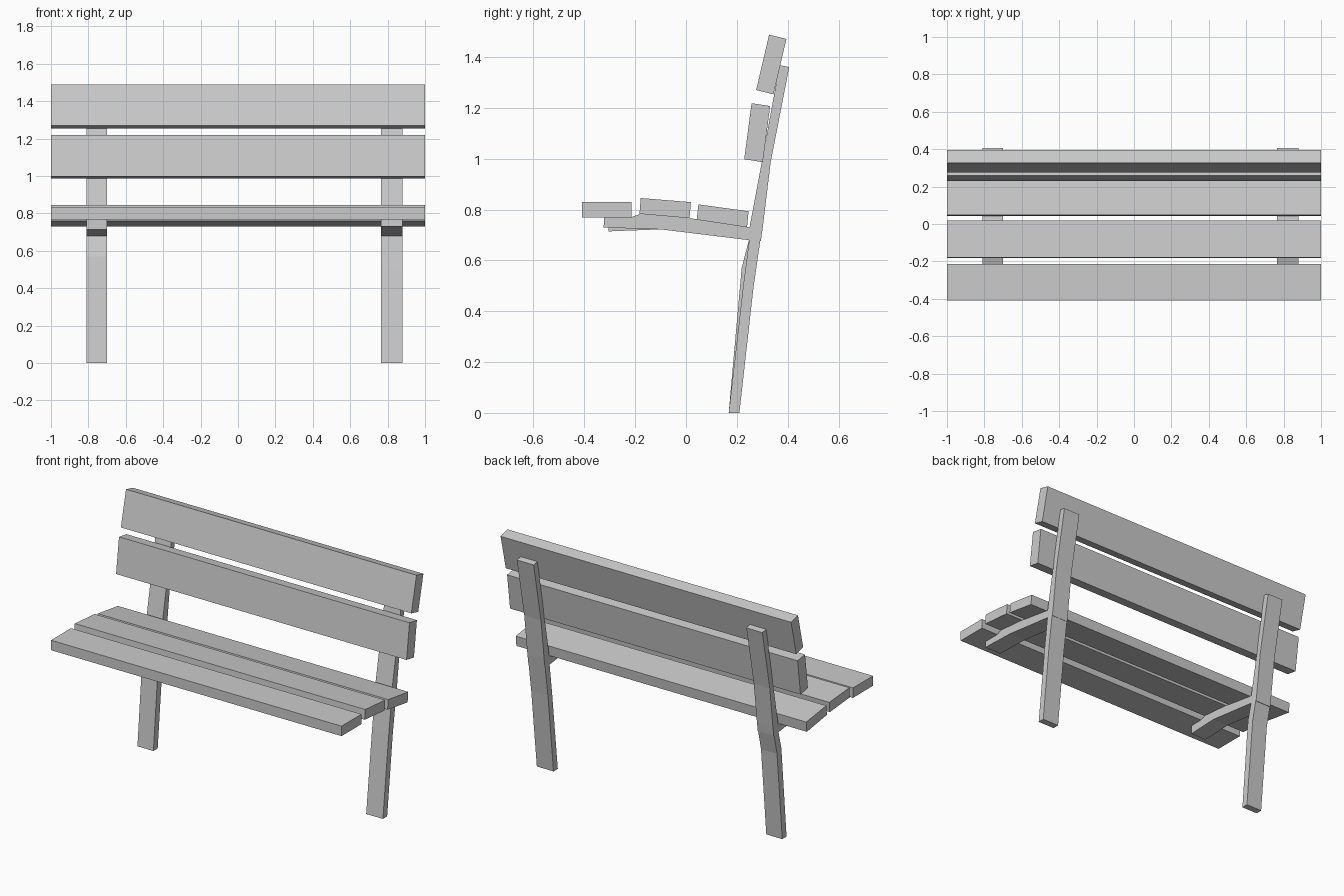
import bpy, bmesh

if "Cube" in bpy.data.objects:
    bpy.data.objects.remove(bpy.data.objects["Cube"])


def extrude_profile(name, pts, x0, x1):
    """Closed (y, z) outline extruded along x."""
    bm = bmesh.new()
    face = bm.faces.new([bm.verts.new((x0, y, z)) for y, z in pts])
    out = bmesh.ops.extrude_face_region(bm, geom=[face])
    moved = [g for g in out["geom"] if isinstance(g, bmesh.types.BMVert)]
    bmesh.ops.translate(bm, vec=(x1 - x0, 0, 0), verts=moved)
    bmesh.ops.recalc_face_normals(bm, faces=bm.faces)
    mesh = bpy.data.meshes.new(name)
    bm.to_mesh(mesh)
    bm.free()
    obj = bpy.data.objects.new(name, mesh)
    bpy.context.collection.objects.link(obj)
    return obj


# Seat and backrest planks, full width
planks = {
    "seat_plank_front": [(-.41, .83), (-.214, .83), (-.214, .768), (-.41, .768)],
    "seat_plank_middle": [(-.178, .845), (.019, .829), (.014, .766), (-.183, .783)],
    "seat_plank_rear": [(.049, .82), (.246, .793), (.24, .73), (.042, .76)],
    "back_plank_lower": [(.258, 1.218), (.331, 1.207), (.302, .986), (.229, .998)],
    "back_plank_upper": [(.327, 1.488), (.395, 1.471), (.344, 1.253), (.276, 1.27)],
}
for name, pts in planks.items():
    extrude_profile(name, pts, -1, 1)

# Supports: the two sides differ slightly in leg bend and arm tip
sides = {
    "left": (-.81, -.70, (.219, .57), (.262, .55), (-.304, .714), (-.304, .766)),
    "right": (.765, .88, (.225, .50), (.265, .49), (-.324, .729), (-.322, .77)),
}
for side, (x0, x1, knee_f, knee_b, tip_low, tip_top) in sides.items():
    # Leg from the ground to the joint
    extrude_profile(side + "_leg", [
        (.168, 0), (.21, 0), knee_b, (.294, .69), (.25, .69), knee_f], x0, x1)
    # Post carrying the backrest
    extrude_profile(side + "_back_post", [
        (.247, .68), (.294, .675), (.302, .73), (.333, .986),
        (.406, 1.36), (.368, 1.368), (.298, .986), (.25, .73)], x0, x1)
    # Curved arm under the seat
    extrude_profile(side + "_seat_arm", [
        (.26, .678), (.26, .728), (.015, .766), (-.18, .783), (-.215, .77),
        tip_top, tip_low, (-.10, .722)], x0, x1)
